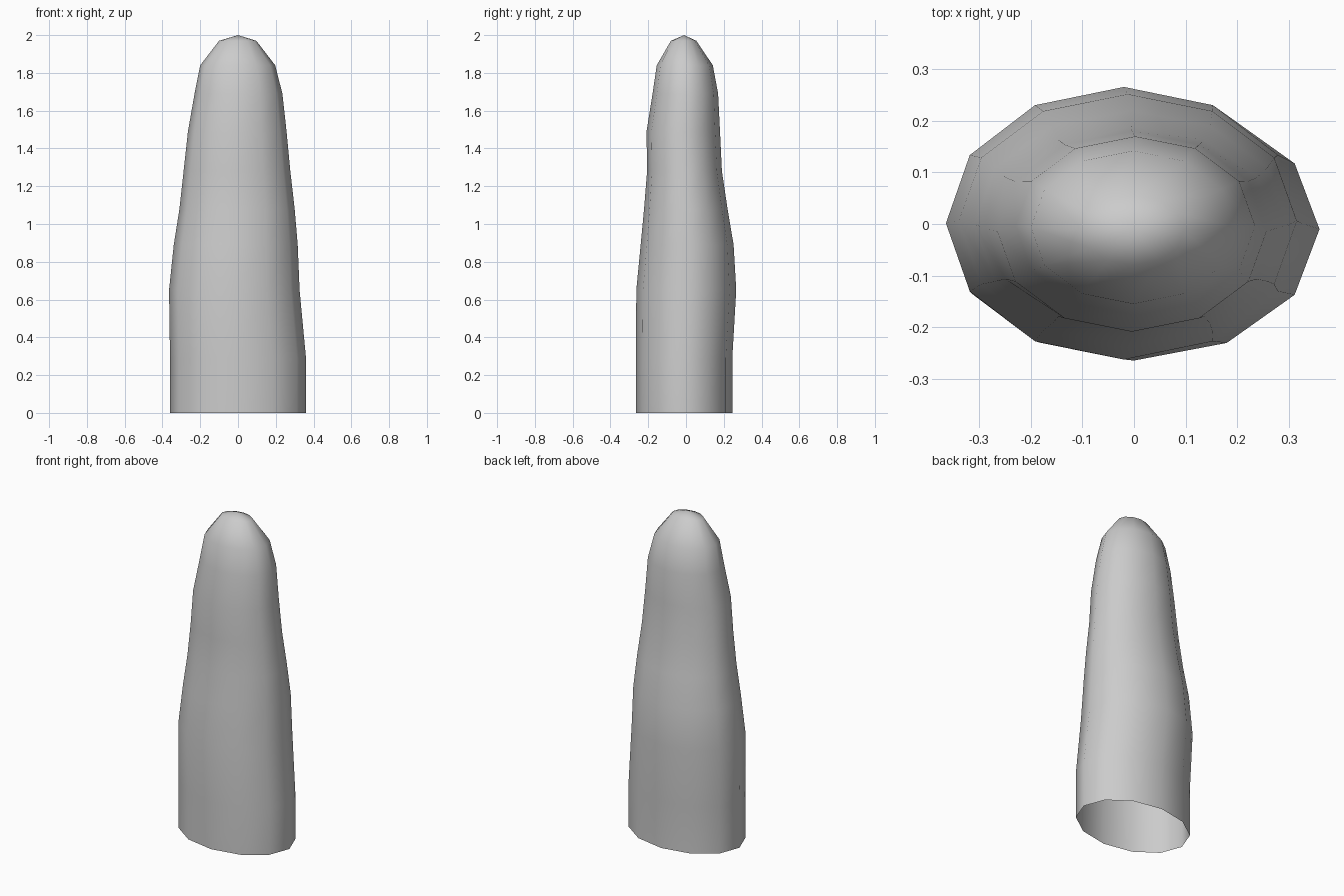
import bpy, bmesh
from math import cos, sin, pi

if "Cube" in bpy.data.objects:
    bpy.data.objects.remove(bpy.data.objects["Cube"])

SIDES = 12
# cross-sections: z, x min, x max, y min, y max
RINGS = [
    (0.00, -0.360, 0.360, -0.265, 0.245),
    (0.29, -0.360, 0.360, -0.265, 0.245),
    (0.65, -0.365, 0.326, -0.263, 0.266),
    (0.89, -0.340, 0.316, -0.240, 0.252),
    (1.08, -0.310, 0.300, -0.222, 0.220),
    (1.28, -0.288, 0.277, -0.206, 0.190),
    (1.49, -0.265, 0.257, -0.209, 0.180),
    (1.69, -0.230, 0.235, -0.177, 0.170),
    (1.84, -0.200, 0.197, -0.155, 0.142),
    (1.97, -0.100, 0.097, -0.080, 0.055),
]

bm = bmesh.new()


def ring(z, x0, x1, y0, y1):
    cx, cy, rx, ry = (x0 + x1) / 2, (y0 + y1) / 2, (x1 - x0) / 2, (y1 - y0) / 2
    return [bm.verts.new((cx + rx * cos(2 * pi * i / SIDES),
                          cy + ry * sin(2 * pi * i / SIDES), z)) for i in range(SIDES)]


# tapering shell, open at the bottom
rings = [ring(*r) for r in RINGS]
for a, b in zip(rings, rings[1:]):
    for i in range(SIDES):
        j = (i + 1) % SIDES
        bm.faces.new((a[i], a[j], b[j], b[i]))

# rounded tip
tip = bm.verts.new((0, -0.01, 2.0))
for i in range(SIDES):
    bm.faces.new((rings[-1][i], rings[-1][(i + 1) % SIDES], tip))

for f in bm.faces:
    f.smooth = True
mesh = bpy.data.meshes.new("rounded_stalk")
bm.to_mesh(mesh)
bm.free()
obj = bpy.data.objects.new("rounded_stalk", mesh)
bpy.context.collection.objects.link(obj)
